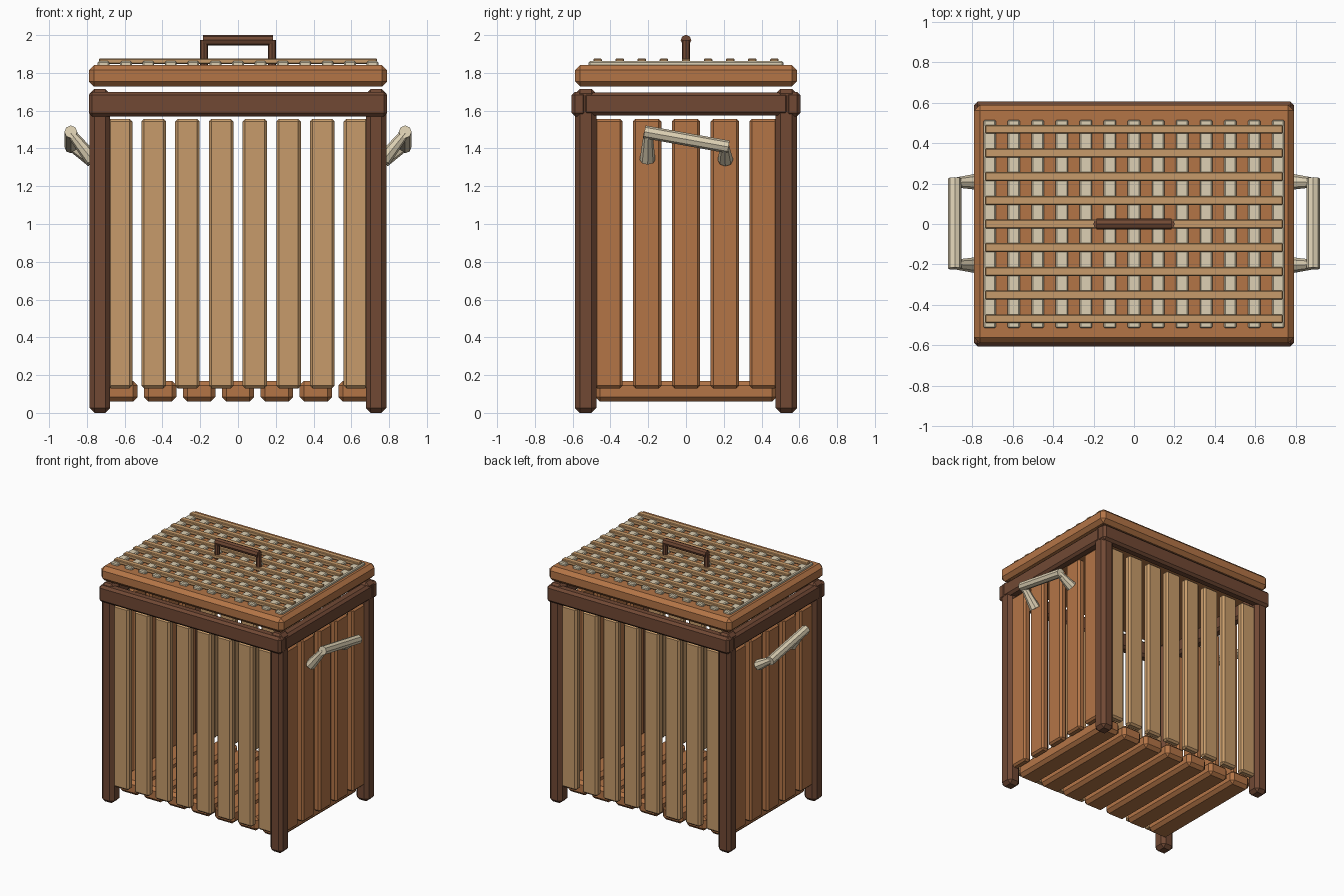
import bpy, bmesh
from mathutils import Vector

if "Cube" in bpy.data.objects:
    bpy.data.objects.remove(bpy.data.objects["Cube"])


def material(name, rgb):
    m = bpy.data.materials.new(name)
    m.diffuse_color = [(c / 255) ** 2.2 for c in rgb] + [1]
    m.use_nodes = True
    m.node_tree.nodes["Principled BSDF"].inputs["Base Color"].default_value = m.diffuse_color
    return m


DARK = material("dark_wood", (112, 74, 55))
BROWN = material("brown_wood", (178, 116, 72))
TAN = material("tan_wood", (198, 154, 106))
CREAM = material("cream_wood", (220, 207, 178))


def finish(name, bm, mat):
    me = bpy.data.meshes.new(name)
    bm.to_mesh(me)
    bm.free()
    ob = bpy.data.objects.new(name, me)
    me.materials.append(mat)
    bpy.context.collection.objects.link(ob)
    return ob


def box(name, x, y, z, mat, bevel):
    """Chamfered box from (min, max) ranges on each axis."""
    bm = bmesh.new()
    bmesh.ops.create_cube(bm, size=1)
    for v in bm.verts:
        v.co = [(r[0] + r[1]) / 2 + c * (r[1] - r[0]) for c, r in zip(v.co, (x, y, z))]
    bmesh.ops.bevel(bm, geom=bm.edges[:], offset=bevel, segments=1,
                    profile=0.5, affect='EDGES')
    return finish(name, bm, mat)


def rod(name, a, b, r1, r2, mat, sides=8):
    """Faceted, optionally tapered rod between two points."""
    a, b = Vector(a), Vector(b)
    bm = bmesh.new()
    bmesh.ops.create_cone(bm, cap_ends=True, segments=sides, radius1=r1,
                          radius2=r2, depth=(b - a).length)
    ob = finish(name, bm, mat)
    ob.location = (a + b) / 2
    ob.rotation_euler = (b - a).to_track_quat('Z', 'Y').to_euler()
    return ob


def span(c, half):
    return (c - half, c + half)


# Corner posts, top rails and slatted walls
for s in (-1, 1):
    for t in (-1, 1):
        box("corner_post", span(s * 0.731, 0.054), span(t * 0.531, 0.056),
            (0, 1.715), DARK, 0.025)
    box("long_top_rail", (-0.79, 0.79), span(s * 0.566, 0.039),
        (1.57, 1.70), DARK, 0.018)
    box("short_top_rail", span(s * 0.75, 0.04), (-0.545, 0.545),
        (1.575, 1.697), DARK, 0.018)
    for i in range(8):
        box("long_wall_slat", span((i - 3.5) * 0.1785, 0.065), span(s * 0.53, 0.03),
            (0.13, 1.557), TAN, 0.014)
    for i in range(5):
        box("short_wall_slat", span(s * 0.73, 0.03), span((i - 2) * 0.2055, 0.075),
            (0.13, 1.557), BROWN, 0.014)

# Floor boards
for i in range(7):
    box("floor_board", span((i - 3) * 0.206, 0.086), (-0.48, 0.48),
        (0.06, 0.17), BROWN, 0.024)

# Lid with woven-look lattice
box("lid", (-0.79, 0.79), (-0.588, 0.588), (1.727, 1.842), BROWN, 0.028)
for i in range(13):
    box("lattice_cross_strip", span((i - 6) * 0.1187, 0.031), (-0.515, 0.515),
        (1.835, 1.862), CREAM, 0.007)
for i in range(9):
    box("lattice_long_strip", (-0.735, 0.735), span((i - 4) * 0.117, 0.022),
        (1.848, 1.877), TAN, 0.005)

# Lid handle
rod("lid_handle_bar", (-0.185, 0, 1.973), (0.185, 0, 1.973), 0.028, 0.028, DARK)
for s in (-1, 1):
    rod("lid_handle_post", (s * 0.18, 0, 1.84), (s * 0.18, 0, 1.975), 0.021, 0.021, DARK)

# Slanted side handles
for s in (-1, 1):
    rod("side_handle_bar", (s * 0.885, -0.22, 1.488), (s * 0.885, 0.225, 1.408),
        0.034, 0.034, CREAM)
    for y, z in ((-0.2, 1.482), (0.205, 1.412)):
        rod("side_handle_arm", (s * 0.77, y * 1.02, 1.34), (s * 0.885, y, z),
            0.041, 0.024, CREAM)
